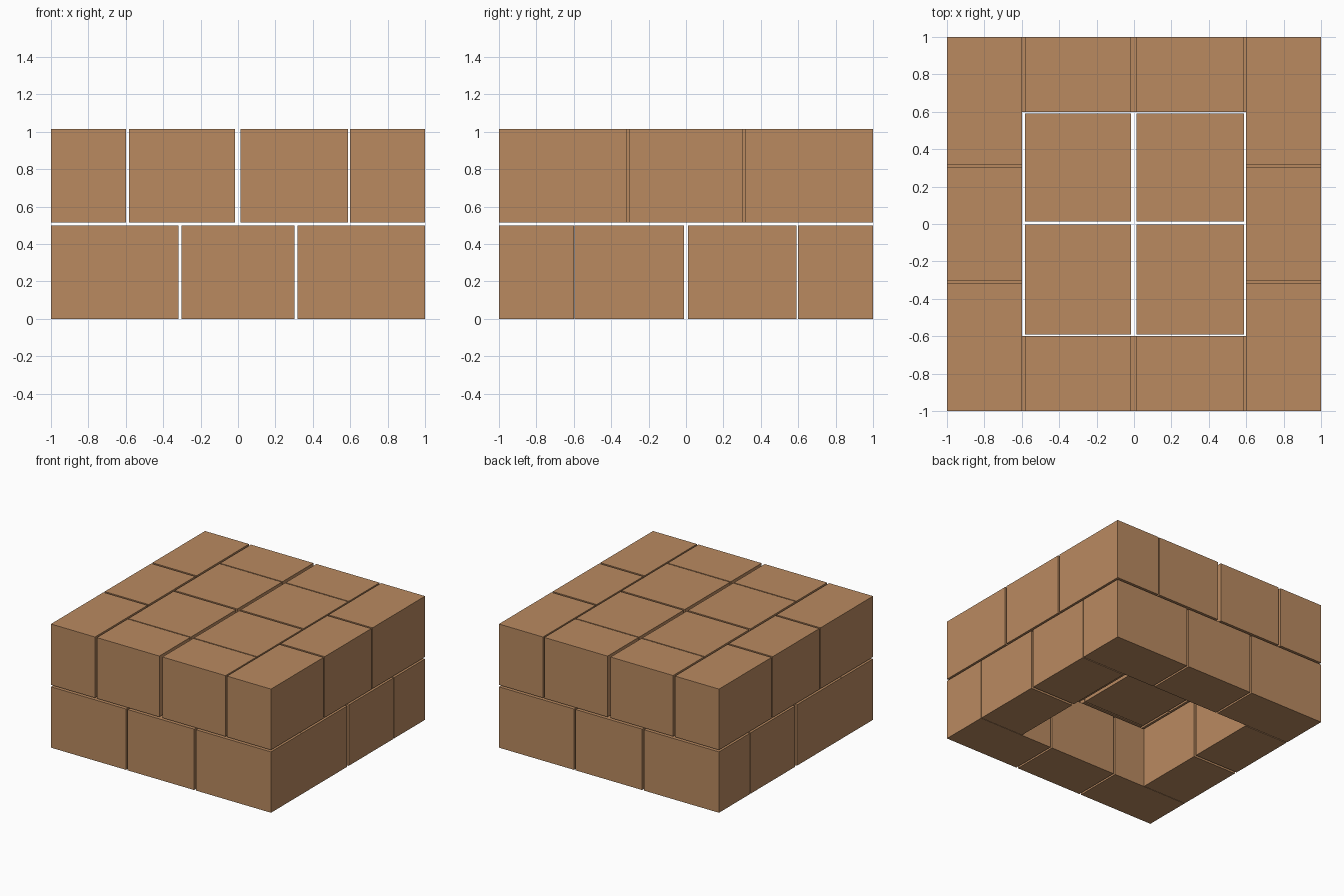
import bpy

if "Cube" in bpy.data.objects:
    bpy.data.objects.remove(bpy.data.objects["Cube"])

mat = bpy.data.materials.new("clay_brown")
mat.diffuse_color = (0.49, 0.255, 0.118, 1)
mat.use_nodes = True
mat.node_tree.nodes["Principled BSDF"].inputs["Base Color"].default_value = mat.diffuse_color

H = 0.5          # block height
Z2 = 0.516       # base of the upper course


def block(name, x, y, z):
    """Plain box spanning the x and y ranges, one course high."""
    bpy.ops.mesh.primitive_cube_add(
        size=1, location=((x[0] + x[1]) / 2, (y[0] + y[1]) / 2, z + H / 2))
    ob = bpy.context.object
    ob.name = name
    ob.scale = (x[1] - x[0], y[1] - y[0], H)
    bpy.ops.object.transform_apply(location=False, rotation=False, scale=True)
    ob.data.materials.append(mat)


outer = [(-1, -0.6), (0.6, 1)]                         # wall bands
thirds = [(-1, -0.318), (-0.302, 0.302), (0.318, 1)]   # full-length runs
halves_y = [(-0.597, -0.011), (0.010, 0.592)]          # lower side runs
halves_x = [(-0.583, -0.015), (0.013, 0.587)]          # upper short runs
inner_y = [(-0.591, -0.003), (0.013, 0.591)]           # infill blocks

for band in outer:
    # lower course: long runs at front and back, short runs at the sides
    for x in thirds:
        block("lower_long_block", x, band, 0)
    for y in halves_y:
        block("lower_side_block", band, y, 0)
    # upper course: long runs at the sides, short runs at front and back
    for y in thirds:
        block("upper_side_block", band, y, Z2)
    for x in halves_x:
        block("upper_short_block", x, band, Z2)

# upper infill over the hollow
for x in halves_x:
    for y in inner_y:
        block("upper_infill_block", x, y, Z2)
